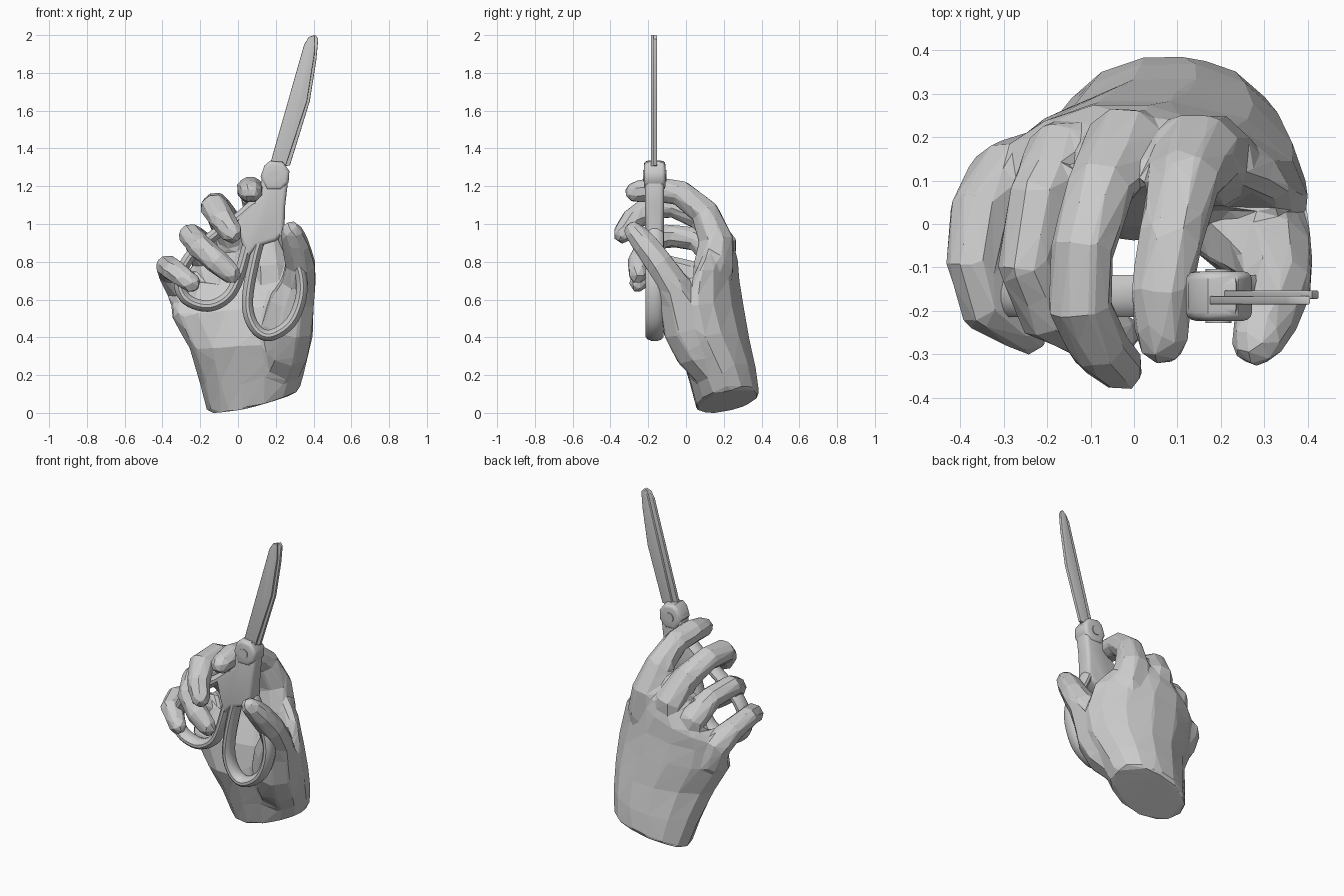
import bpy, bmesh, math
from mathutils import Vector

cube = bpy.data.objects.get("Cube")
if cube:
    bpy.data.objects.remove(cube)

grey = bpy.data.materials.new("plain_grey")
grey.use_nodes = True
GREY = (0.6, 0.6, 0.6, 1)
grey.diffuse_color = GREY
grey.node_tree.nodes["Principled BSDF"].inputs["Base Color"].default_value = GREY


def finish(name, bm, smooth=True):
    bmesh.ops.recalc_face_normals(bm, faces=bm.faces)
    mesh = bpy.data.meshes.new(name)
    bm.to_mesh(mesh)
    bm.free()
    mesh.materials.append(grey)
    obj = bpy.data.objects.new(name, mesh)
    bpy.context.collection.objects.link(obj)
    if smooth:
        bpy.ops.object.select_all(action='DESELECT')
        obj.select_set(True)
        bpy.context.view_layer.objects.active = obj
        bpy.ops.object.shade_smooth_by_angle(angle=math.radians(40))
    return obj


def skin(bm, rings, closed=False):
    """Bridge rings of points into one skin, capping open ends."""
    loops = [[bm.verts.new(p) for p in ring] for ring in rings]
    n = len(loops[0])
    pairs = list(zip(loops, loops[1:]))
    if closed:
        pairs.append((loops[-1], loops[0]))
    else:
        bm.faces.new(loops[0])
        bm.faces.new(loops[-1])
    for a, b in pairs:
        for i in range(n):
            j = (i + 1) % n
            bm.faces.new((a[i], a[j], b[j], b[i]))


def tube_rings(points, radii, ref, sides, depth=1.0, closed=False):
    """Oval rings along a path; depth scales the ref axis."""
    rings, n = [], len(points)
    for i, p in enumerate(points):
        before = points[i - 1] if closed or i else p
        after = points[(i + 1) % n] if closed or i < n - 1 else p
        t = (after - before).normalized()
        u = (ref - t * ref.dot(t)).normalized()
        v = t.cross(u)
        ring = []
        for k in range(sides):
            a = math.tau * (k + 0.5) / sides
            ring.append(p + radii[i] * (u * math.cos(a) * depth + v * math.sin(a)))
        rings.append(ring)
    return rings


def finger(bm, path, radii):
    pts = [Vector(p) for p in path]
    d = (pts[-1] - pts[-2]).normalized()
    r = radii[-1]
    # rounded fingertip
    pts += [pts[-1] + d * r * 0.6, pts[-1] + d * r]
    radii = radii + [r * 0.8, r * 0.4]
    skin(bm, tube_rings(pts, radii, Vector((1, 0, 0)), 8, 1.08))


def smooth_path(points, steps=5):
    """Closed Catmull-Rom path."""
    out, n = [], len(points)
    for i in range(n):
        a, b, c, d = (points[(i + k) % n] for k in (-1, 0, 1, 2))
        for s in range(steps):
            t = s / steps
            out.append(0.5 * (2 * b + (c - a) * t + (2 * a - 5 * b + 4 * c - d) * t * t
                              + (3 * b - a - 3 * c + d) * t ** 3))
    return out


def plate(name, outline, y, thick, bevel):
    """Extruded outline in the xz plane with bevelled rims."""
    bm = bmesh.new()
    face = bm.faces.new([bm.verts.new((x, y - thick / 2, z)) for x, z in outline])
    ext = bmesh.ops.extrude_face_region(bm, geom=[face])
    moved = [g for g in ext["geom"] if isinstance(g, bmesh.types.BMVert)]
    bmesh.ops.translate(bm, verts=moved, vec=(0, thick, 0))
    rims = [e for e in bm.edges if abs(e.verts[0].co.y - e.verts[1].co.y) < 1e-5]
    bmesh.ops.bevel(bm, geom=rims, offset=bevel, segments=3, profile=0.5, affect='EDGES')
    finish(name, bm)


# palm and wrist: cx, cy, cz, half width, half depth, slope x, slope y, cupping
hand = bmesh.new()
sections = [
    (0.08, 0.222, 0.062, 0.245, 0.17, 0.23, 0.2, 0.0),
    (0.08, 0.195, 0.20, 0.28, 0.18, 0.18, 0.15, 0.02),
    (0.07, 0.15, 0.38, 0.33, 0.19, 0.12, 0.1, 0.06),
    (0.025, 0.155, 0.55, 0.38, 0.16, 0.1, 0.0, 0.1),
    (0.0, 0.18, 0.69, 0.36, 0.11, 0.2, 0.0, 0.1),
    (-0.03, 0.195, 0.79, 0.285, 0.085, 0.33, 0.0, 0.06),
    (-0.02, 0.195, 0.865, 0.22, 0.06, 0.4, 0.0, 0.04),
]
rings = []
for cx, cy, cz, rx, ry, sx, sy, cup in sections:
    ring = []
    for k in range(14):
        a = math.tau * k / 14
        dx, dy = rx * math.cos(a), ry * math.sin(a)
        ring.append((cx + dx, cy + dy - cup * math.cos(a) ** 2, cz + sx * dx + sy * dy))
    rings.append(ring)
skin(hand, rings)

# index finger
finger(hand,
       [(0.17, 0.13, 0.6), (0.165, 0.145, 0.77), (0.145, 0.16, 0.91), (0.115, 0.1, 1.06),
        (0.085, -0.03, 1.165), (0.063, -0.16, 1.185), (0.065, -0.26, 1.17)],
       [0.1, 0.115, 0.1, 0.08, 0.073, 0.07, 0.062])
# middle finger
finger(hand,
       [(0.0, 0.18, 0.74), (-0.02, 0.19, 0.89), (-0.075, 0.09, 1.03), (-0.12, -0.06, 1.1),
        (-0.125, -0.19, 1.09), (-0.08, -0.285, 1.02), (-0.035, -0.33, 0.955)],
       [0.085, 0.088, 0.076, 0.072, 0.073, 0.067, 0.058])
# ring finger
finger(hand,
       [(-0.14, 0.15, 0.68), (-0.165, 0.165, 0.81), (-0.22, 0.06, 0.92), (-0.25, -0.1, 0.94),
        (-0.2, -0.21, 0.88), (-0.11, -0.25, 0.80), (-0.04, -0.255, 0.74)],
       [0.085, 0.08, 0.068, 0.065, 0.067, 0.064, 0.056])
# little finger
finger(hand,
       [(-0.24, 0.12, 0.53), (-0.295, 0.11, 0.66), (-0.355, 0.03, 0.745), (-0.372, -0.09, 0.775),
        (-0.34, -0.19, 0.755), (-0.25, -0.25, 0.69)],
       [0.09, 0.084, 0.068, 0.063, 0.063, 0.053])
# thumb with its fleshy base
finger(hand,
       [(0.2, 0.17, 0.18), (0.24, 0.06, 0.33), (0.26, 0.0, 0.45), (0.285, -0.03, 0.58),
        (0.322, -0.075, 0.69), (0.33, -0.14, 0.79), (0.305, -0.215, 0.89),
        (0.283, -0.27, 0.955)],
       [0.1, 0.13, 0.132, 0.118, 0.09, 0.078, 0.072, 0.06])

# fuse the hand into one faceted skin
hand_obj = finish("hand", hand, False)
fuse = hand_obj.modifiers.new("fuse", 'REMESH')
fuse.mode = 'VOXEL'
fuse.voxel_size = 0.015
soften = hand_obj.modifiers.new("soften", 'SMOOTH')
soften.factor = 0.5
soften.iterations = 5
facet = hand_obj.modifiers.new("facet", 'DECIMATE')
facet.ratio = 0.035

# scissor handle loops
Y = -0.166
loops = {
    "thumb_loop": [(0.13, 0.95), (0.075, 0.76), (0.05, 0.57), (0.09, 0.45), (0.17, 0.41),
                   (0.28, 0.48), (0.335, 0.62), (0.325, 0.76), (0.26, 0.88), (0.21, 0.97)],
    "finger_loop": [(0.1, 1.1), (0.0, 1.03), (-0.14, 0.93), (-0.26, 0.82), (-0.31, 0.69),
                    (-0.27, 0.6), (-0.16, 0.565), (-0.06, 0.61), (0.0, 0.71), (0.06, 0.92)],
}
for name, pts in loops.items():
    path = smooth_path([Vector((x, Y, z)) for x, z in pts])
    bm = bmesh.new()
    skin(bm, tube_rings(path, [0.031] * len(path), Vector((0, 1, 0)), 12, 1.6, True), True)
    finish(name, bm)

# scissor shank and the thicker collar at its pivot
plate("shank",
      [(0.125, 1.27), (0.165, 1.33), (0.235, 1.33), (0.27, 1.27), (0.25, 1.1), (0.245, 0.95),
       (0.2, 0.91), (0.1, 0.88), (0.05, 0.82), (0.02, 0.9), (-0.01, 1.03), (0.12, 1.15)],
      Y, 0.1, 0.022)
plate("pivot_collar",
      [(0.12, 1.25), (0.14, 1.31), (0.17, 1.335), (0.24, 1.325), (0.272, 1.28),
       (0.268, 1.22), (0.23, 1.18), (0.15, 1.18)],
      Y, 0.114, 0.02)

# pivot screw through the collar
bm = bmesh.new()
bmesh.ops.create_cone(bm, cap_ends=True, segments=20, radius1=0.045, radius2=0.045, depth=0.125)
caps = [e for e in bm.edges if abs(e.verts[0].co.z - e.verts[1].co.z) < 1e-5]
bmesh.ops.bevel(bm, geom=caps, offset=0.015, segments=3, affect='EDGES')
screw = finish("pivot_screw", bm)
screw.rotation_euler.x = math.pi / 2
screw.location = (0.195, Y, 1.255)

# closed pair of blades
plate("front_blade", [(0.165, 1.3), (0.35, 1.95), (0.375, 1.99), (0.405, 2.0), (0.405, 1.9),
                      (0.365, 1.65), (0.25, 1.3)], -0.176, 0.02, 0.004)
plate("back_blade", [(0.2, 1.3), (0.385, 1.98), (0.41, 2.0), (0.425, 1.98), (0.415, 1.87),
                     (0.38, 1.65), (0.275, 1.31)], -0.163, 0.02, 0.004)
